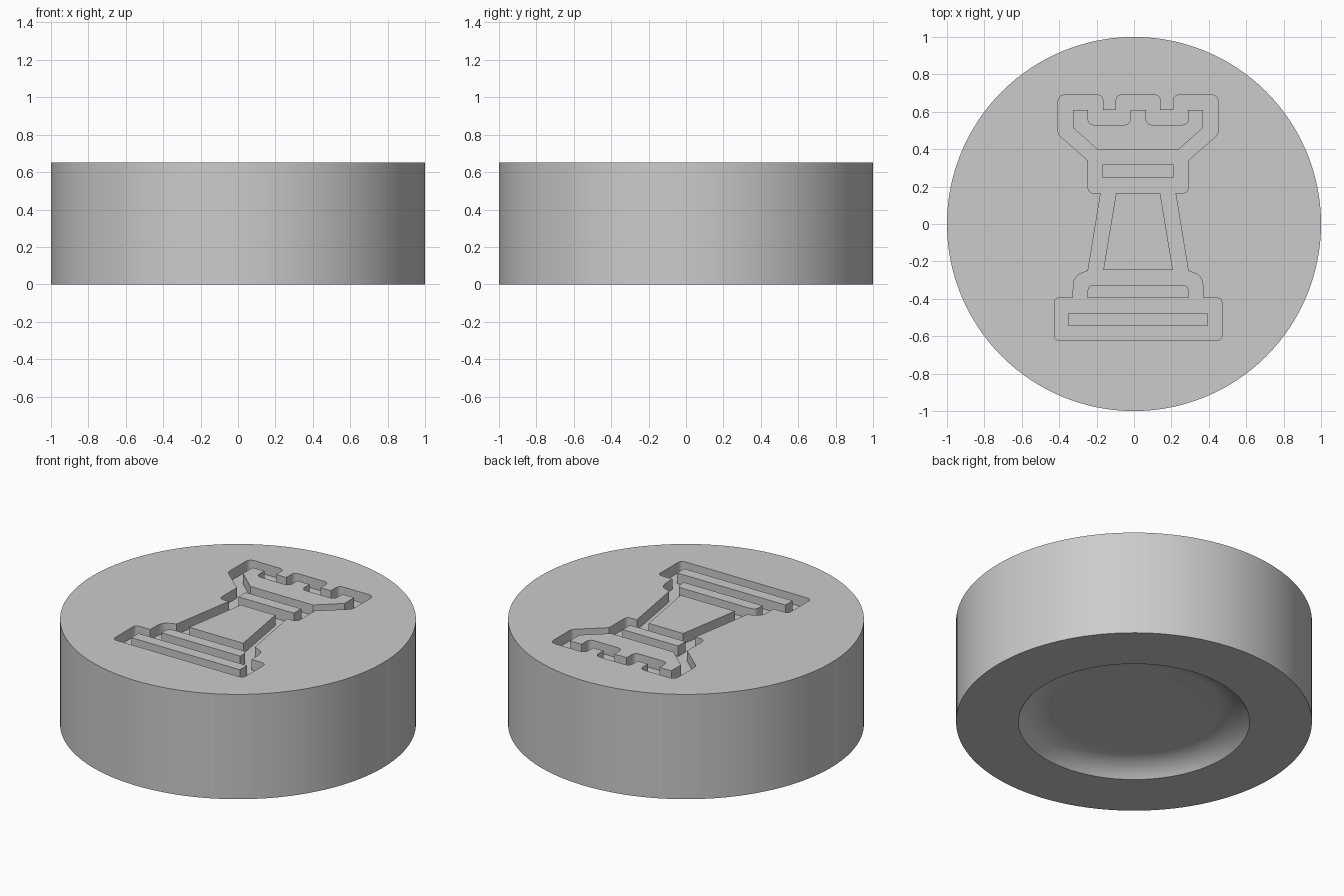
import bpy, bmesh, math
from mathutils import Vector

HEIGHT, DEPTH, CENTRE_X = 0.65, 0.065, 0.022
FLOOR = HEIGHT - DEPTH

if "Cube" in bpy.data.objects:
    bpy.data.objects.remove(bpy.data.objects["Cube"], do_unlink=True)

grey = bpy.data.materials.new("light grey")
grey.use_nodes = True
colour = (0.6, 0.6, 0.6, 1)
grey.diffuse_color = colour
grey.node_tree.nodes["Principled BSDF"].inputs["Base Color"].default_value = colour


def finish(bm, name):
    bmesh.ops.recalc_face_normals(bm, faces=bm.faces[:])
    mesh = bpy.data.meshes.new(name)
    bm.to_mesh(mesh)
    bm.free()
    mesh.materials.append(grey)
    obj = bpy.data.objects.new(name, mesh)
    bpy.context.collection.objects.link(obj)
    return obj


def smooth(obj):
    bpy.ops.object.select_all(action="DESELECT")
    obj.select_set(True)
    bpy.context.view_layer.objects.active = obj
    bpy.ops.object.shade_smooth_by_angle(angle=math.radians(30))


def mirrored_outline(half, steps=6):
    """Mirror a right half of (x, y, corner size), then round its corners."""
    full = half + [(-x, y, r) for x, y, r in reversed(half)]
    points = []
    for i, (x, y, r) in enumerate(full):
        corner = Vector((x, y))
        if not r:
            points.append(corner)
            continue
        before = Vector(full[i - 1][:2]) - corner
        after = Vector(full[(i + 1) % len(full)][:2]) - corner
        a = corner + before.normalized() * min(r, before.length * 0.49)
        b = corner + after.normalized() * min(r, after.length * 0.49)
        for k in range(steps + 1):
            t = k / steps
            points.append(a * (1 - t) ** 2 + corner * 2 * t * (1 - t) + b * t ** 2)
    return points


def prism(name, half, bottom, top):
    bm = bmesh.new()
    verts = [bm.verts.new((p.x + CENTRE_X, p.y, bottom)) for p in mirrored_outline(half)]
    face = bm.faces.new(verts)
    moved = bmesh.ops.extrude_face_region(bm, geom=[face])["geom"]
    up = [v for v in moved if isinstance(v, bmesh.types.BMVert)]
    bmesh.ops.translate(bm, verts=up, vec=(0, 0, top - bottom))
    return finish(bm, name)


def lathe(name, profile, sides=128):
    bm = bmesh.new()
    rings = [[bm.verts.new((r * math.cos(math.tau * i / sides),
                            r * math.sin(math.tau * i / sides), z))
              for i in range(sides)] for r, z in profile]
    for low, high in zip(rings, rings[1:]):
        for i in range(sides):
            j = (i + 1) % sides
            bm.faces.new((low[i], low[j], high[j], high[i]))
    bm.faces.new(rings[0])
    bm.faces.new(rings[-1])
    return finish(bm, name)


# Disc with a shallow rounded dish underneath
rim, bend, slope = 0.65, 0.22, math.radians(52)
dish = []
for k in range(11):
    a = slope * k / 10
    dish.append((rim - bend * (math.sin(slope) - math.sin(a)),
                 bend * (math.cos(a) - math.cos(slope))))
disc = lathe("disc", dish + [(1, 0), (1, HEIGHT)])

# Sunken tower outline cut into the top
tower = [
    (0.118, 0.69, 0.035), (0.118, 0.61, 0), (0.188, 0.61, 0), (0.188, 0.69, 0.035),
    (0.428, 0.69, 0.04), (0.428, 0.48, 0.02), (0.268, 0.34, 0), (0.268, 0.165, 0.035),
    (0.2, 0.165, 0), (0.268, -0.25, 0), (0.345, -0.28, 0.07), (0.348, -0.395, 0),
    (0.448, -0.395, 0.03), (0.448, -0.622, 0.03),
]
cutter = prism("tower_cutter", tower, FLOOR, HEIGHT + 0.1)
cutter.hide_render = True
cut = disc.modifiers.new("tower recess", "BOOLEAN")
cut.operation, cut.solver, cut.object = "DIFFERENCE", "EXACT", cutter
bpy.context.view_layer.objects.active = disc
bpy.ops.object.modifier_apply(modifier=cut.name)
bpy.data.objects.remove(cutter, do_unlink=True)
smooth(disc)

# Raised islands inside the recess, level with the top
islands = {
    "tower_crown": [
        (0.042, 0.61, 0), (0.042, 0.53, 0.035), (0.268, 0.53, 0.035), (0.268, 0.61, 0),
        (0.348, 0.61, 0), (0.348, 0.515, 0), (0.215, 0.397, 0)],
    "tower_collar": [(0.19, 0.317, 0), (0.19, 0.245, 0)],
    "tower_body": [(0.118, 0.165, 0), (0.186, -0.245, 0)],
    "tower_step": [(0.27, -0.325, 0.04), (0.27, -0.395, 0)],
    "tower_base": [(0.372, -0.475, 0), (0.372, -0.545, 0)],
}
for name, half in islands.items():
    smooth(prism(name, half, FLOOR, HEIGHT))
